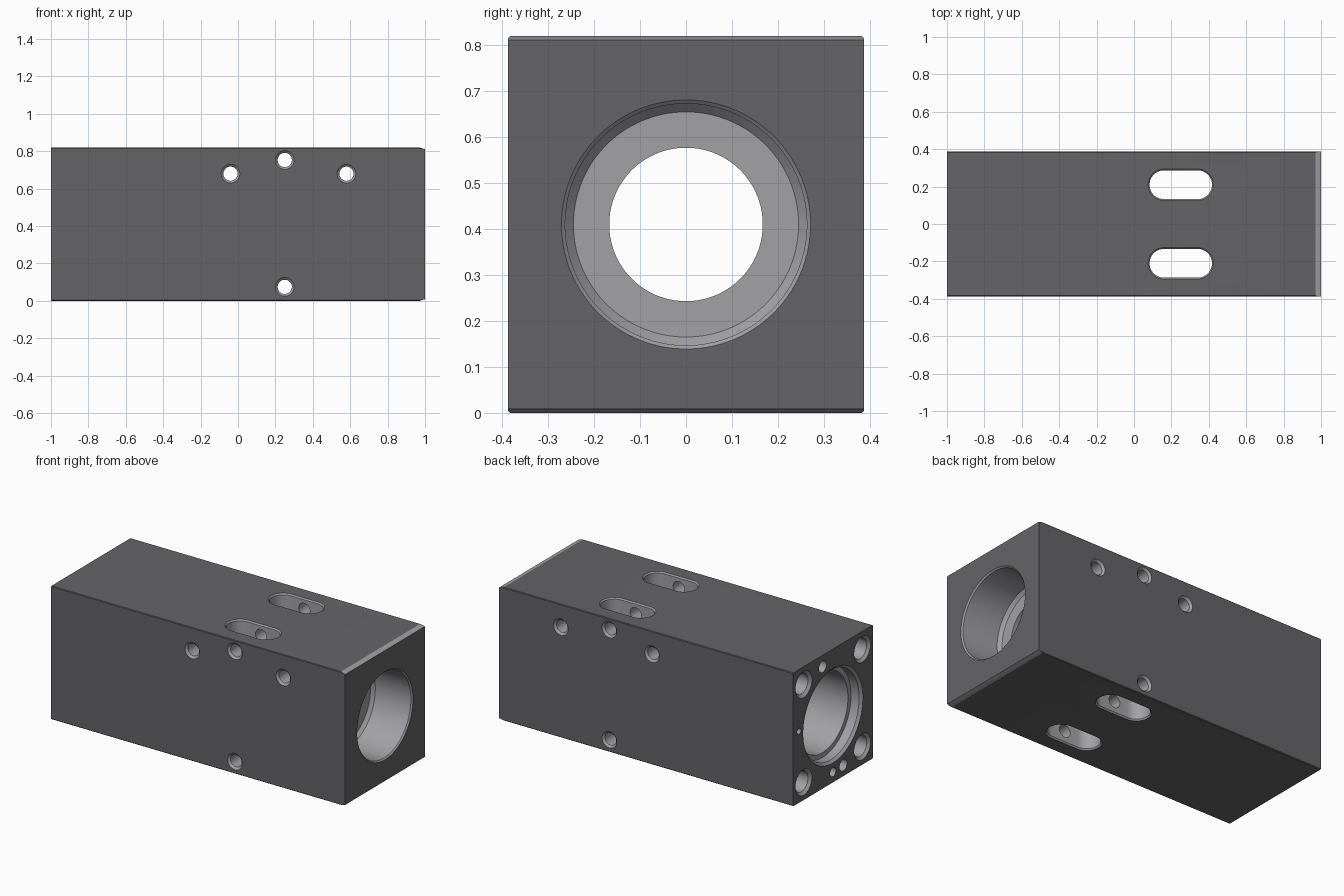
import bpy, bmesh, math
from mathutils import Matrix, Vector

if "Cube" in bpy.data.objects:
    bpy.data.objects.remove(bpy.data.objects["Cube"])

HY, H, MID = 0.387, 0.82, 0.41


def material(name, v):
    m = bpy.data.materials.new(name)
    m.diffuse_color = (v, v, v * 1.06, 1)
    m.use_nodes = True
    m.node_tree.nodes["Principled BSDF"].inputs["Base Color"].default_value = m.diffuse_color
    return m


dark = material("dark_anodised", 0.13)
light = material("machined_grey", 0.36)


def make_object(name, bm, mat):
    bmesh.ops.recalc_face_normals(bm, faces=bm.faces)
    me = bpy.data.meshes.new(name)
    bm.to_mesh(me)
    bm.free()
    me.materials.append(mat)
    ob = bpy.data.objects.new(name, me)
    bpy.context.collection.objects.link(ob)
    return ob


def loft(rings):
    """Closed solid through a list of equal-length vertex rings."""
    bm = bmesh.new()
    vs = [[bm.verts.new(p) for p in ring] for ring in rings]
    n = len(vs[0])
    for a, b in zip(vs, vs[1:]):
        for i in range(n):
            j = (i + 1) % n
            bm.faces.new((a[i], a[j], b[j], b[i]))
    bm.faces.new(vs[0])
    bm.faces.new(vs[-1])
    return bm


# Block with shallow lead-in chamfers at the right end
side = [(-1, 0), (0.97, 0), (1, 0.009), (1, H - 0.009), (0.97, H), (-1, H)]
bm = loft([[(x, y, z) for x, z in side] for y in (-HY, HY)])
long_edges = [e for e in bm.edges
              if abs((e.verts[0].co - e.verts[1].co).x) > 1]
bmesh.ops.bevel(bm, geom=long_edges, offset=0.004, segments=1, affect='EDGES')
body = make_object("cylinder_block", bm, dark)
body.data.materials.append(light)
for p in body.data.polygons:
    if abs(p.normal.z) > 0.9 and p.center.x > 0.97:
        p.material_index = 1


def cut(name, bm):
    """Subtract a light-grey cutter from the block."""
    cutter = make_object(name, bm, light)
    cutter.hide_render = True
    mod = body.modifiers.new(name, 'BOOLEAN')
    mod.operation, mod.solver, mod.object = 'DIFFERENCE', 'EXACT', cutter
    mod.material_mode = 'TRANSFER'
    bpy.context.view_layer.objects.active = body
    bpy.ops.object.modifier_apply(modifier=name)
    bpy.data.objects.remove(cutter)


def turned(profile, axis, a, b, n=32):
    """Round cutter from (position, radius) pairs along x or y."""
    rings = []
    for t, r in profile:
        ring = []
        for i in range(n):
            th = math.tau * (i + 0.5) / n
            u, v = a + r * math.cos(th), b + r * math.sin(th)
            ring.append((t, u, v) if axis == 'x' else (u, t, v))
        rings.append(ring)
    return loft(rings)


# Main stepped bore
cut("main_bore", turned([(-1.02, 0.29), (-1, 0.29), (-0.985, 0.275), (-0.93, 0.275),
                         (-0.93, 0.245), (0.6, 0.245), (0.6, 0.167), (0.73, 0.167),
                         (0.73, 0.245), (0.75, 0.263), (0.992, 0.263), (1, 0.271),
                         (1.02, 0.271)], 'x', 0, MID, 96))

# Vertical slots with a chamfered rim
for sy in (-1, 1):
    rings = []
    for z, r in ((-0.02, 0.084), (0, 0.084), (0.008, 0.077),
                 (H - 0.008, 0.077), (H, 0.084), (H + 0.02, 0.084)):
        rings.append([(0.25 + (0.09 if math.cos(t) > 0 else -0.09) + r * math.cos(t),
                       sy * 0.21 + r * math.sin(t), z)
                      for t in [math.tau * (i + 0.5) / 48 for i in range(48)]])
    cut("slot", loft(rings))

# Cross holes running front to back
for x, z in ((-0.04, 0.68), (0.25, 0.753), (0.58, 0.68), (0.25, 0.075)):
    cut("cross_hole", turned([(-HY - 0.02, 0.05), (-HY, 0.05), (-HY + 0.012, 0.038),
                              (HY - 0.012, 0.038), (HY, 0.05), (HY + 0.02, 0.05)],
                             'y', x, z))

# Corner bolt holes in the left end
for sy in (-1, 1):
    for sz in (-1, 1):
        cut("bolt_hole", turned([(-1.02, 0.08), (-1, 0.08), (-0.985, 0.063),
                                 (-0.7, 0.063), (-0.67, 0.01)],
                                'x', sy * 0.285, MID + sz * 0.3))

# Small port and pin holes in the left end
for y, z, r, depth in ((0.1, 0.75, 0.036, 0.3), (-0.1, 0.068, 0.036, 0.3),
                       (0, 0.064, 0.028, 0.15), (0.33, 0.44, 0.018, 0.1)):
    cut("pin_hole", turned([(-1.02, r), (-1 + depth, r)], 'x', y, z, 24))

bpy.ops.object.select_all(action='DESELECT')
body.select_set(True)
bpy.context.view_layer.objects.active = body
bpy.ops.object.shade_smooth_by_angle(angle=math.radians(25))
